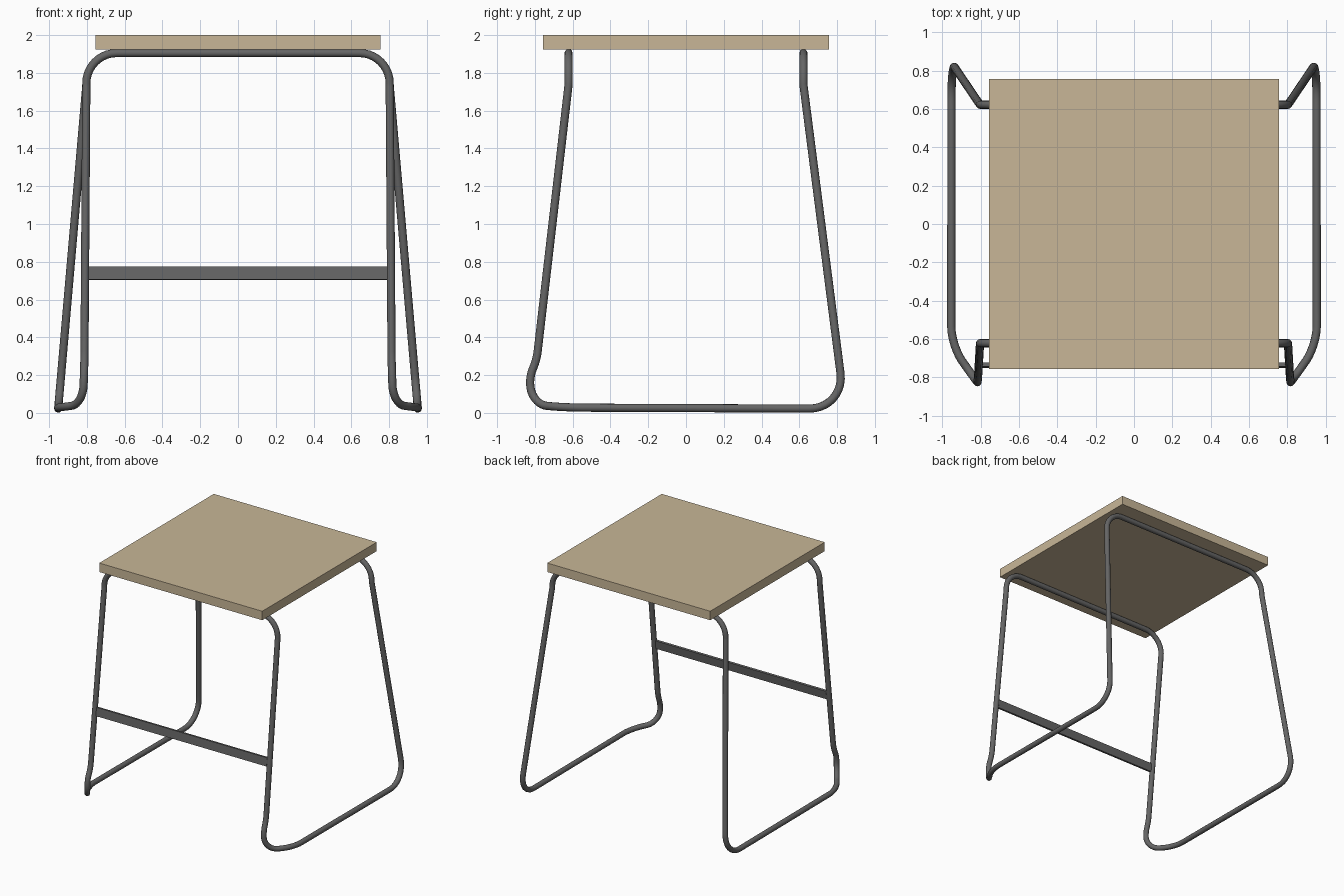
import bpy
import math
from mathutils import Vector

if "Cube" in bpy.data.objects:
    bpy.data.objects.remove(bpy.data.objects["Cube"])


def material(name, rgb):
    mat = bpy.data.materials.new(name)
    mat.diffuse_color = (*rgb, 1)
    mat.use_nodes = True
    mat.node_tree.nodes["Principled BSDF"].inputs["Base Color"].default_value = mat.diffuse_color
    return mat


wood = material("wood", (0.58, 0.47, 0.31))
metal = material("dark_metal", (0.13, 0.13, 0.13))


def box(name, size, loc, mat, tilt=0):
    bpy.ops.mesh.primitive_cube_add(size=1, location=loc, rotation=(tilt, 0, 0))
    ob = bpy.context.object
    ob.name = name
    ob.scale = size
    ob.data.materials.append(mat)
    return ob


def tube_loop(name, corners, radius, mat):
    """Closed round tube; each corner is (point, rounding distance)."""
    cu = bpy.data.curves.new(name, 'CURVE')
    cu.dimensions = '3D'
    cu.bevel_depth = radius
    cu.bevel_resolution = 4
    cu.resolution_u = 10
    sp = cu.splines.new('BEZIER')
    sp.bezier_points.add(len(corners) * 2 - 1)
    sp.use_cyclic_u = True
    pts = [Vector(c[0]) for c in corners]
    n = len(pts)
    for i, (_, d) in enumerate(corners):
        p = pts[i]
        to_prev = (pts[i - 1] - p).normalized()
        to_next = (pts[(i + 1) % n] - p).normalized()
        for k, u in enumerate((to_prev, to_next)):
            bp = sp.bezier_points[2 * i + k]
            bp.handle_left_type = bp.handle_right_type = 'FREE'
            bp.co = p + u * d
            inner, outer = p + u * d * 0.45, p + u * (d + 0.005)
            bp.handle_left, bp.handle_right = (outer, inner) if k == 0 else (inner, outer)
    ob = bpy.data.objects.new(name, cu)
    bpy.context.collection.objects.link(ob)
    cu.materials.append(mat)
    bpy.ops.object.select_all(action='DESELECT')
    ob.select_set(True)
    bpy.context.view_layer.objects.active = ob
    bpy.ops.object.convert(target='MESH')
    ob = bpy.context.object
    ob.name = name
    bpy.ops.object.shade_smooth_by_angle(angle=math.radians(50))
    return ob


# Square wooden seat
box("seat", (1.51, 1.515, 0.075), (0, 0, 1.9625), wood)

# Right half of the bent frame, front top bar to back top bar
right = [
    ((0.803, -0.622, 1.905), 0.16),   # front top bend
    ((0.803, -0.622, 1.735), 0.008),  # front leg starts to lean
    ((0.813, -0.79, 0.285), 0.04),    # kink above the front foot
    ((0.816, -0.826, 0.195), 0.035),
    ((0.820, -0.822, 0.045), 0.105),  # front foot
    ((0.953, -0.635, 0.028), 0.10),   # turn onto the floor runner
    ((0.952, 0.842, 0.022), 0.19),    # back foot
    ((0.803, 0.622, 1.735), 0.008),   # back leg starts to lean
    ((0.803, 0.622, 1.905), 0.16),    # back top bend
]
left = [((-p[0], p[1], p[2]), d) for p, d in reversed(right)]
tube_loop("tube_frame", right + left, 0.0215, metal)

# Flat footrest bar between the front legs
box("footrest_bar", (1.61, 0.02, 0.07), (0, -0.737, 0.74), metal, tilt=-math.radians(6.5))
